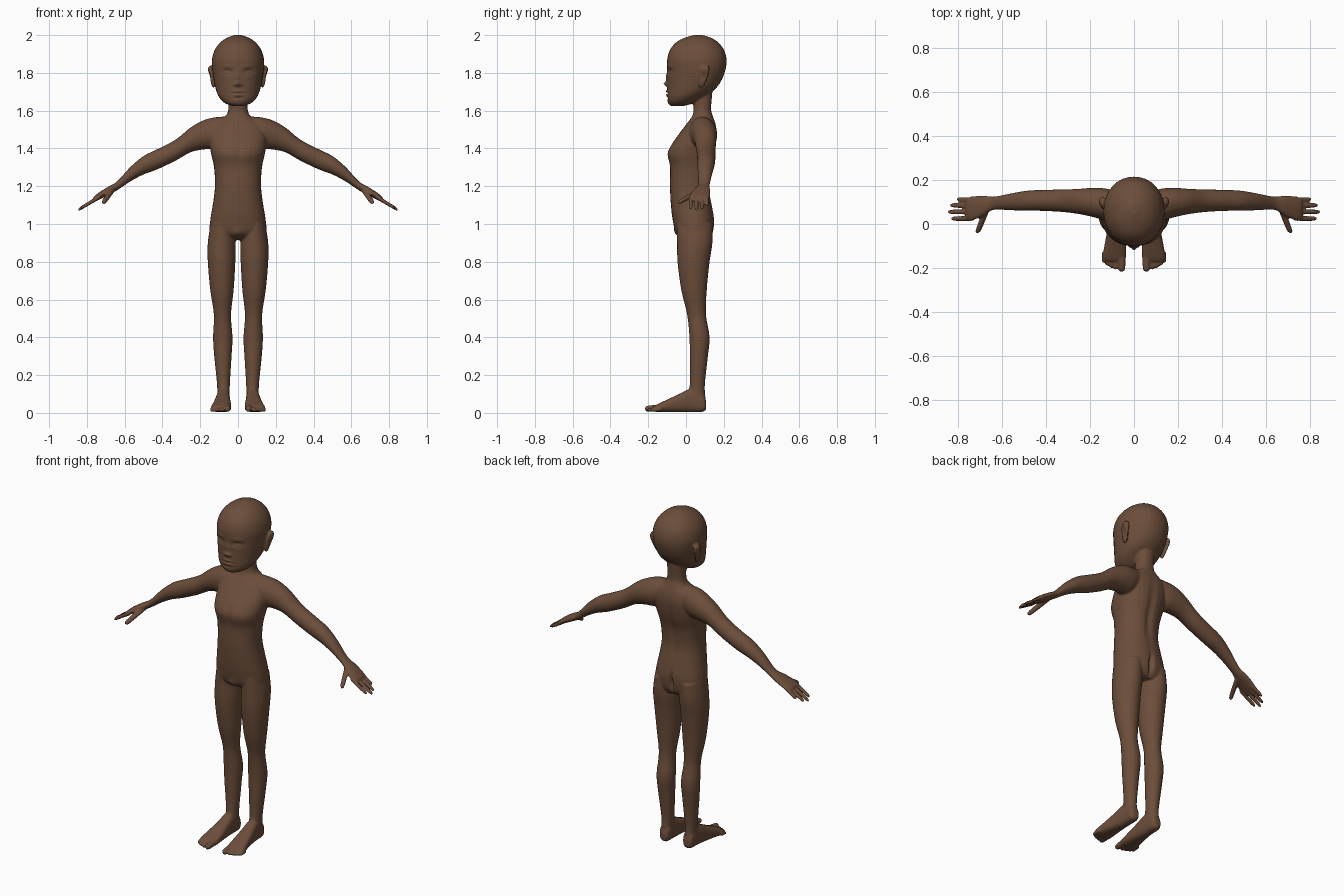
import bpy, bmesh, math
from mathutils import Vector

skin = bpy.data.materials.new("brown skin")
skin.diffuse_color = (0.15, 0.076, 0.043, 1)
bm = bmesh.new()


def spline(a, b, c, d, t):
    """Catmull-Rom blend between rows b and c."""
    return [0.5 * (2 * q + (r - p) * t + (2 * p - 5 * q + 4 * r - s) * t * t
                   + (3 * q - p - 3 * r + s) * t ** 3) for p, q, r, s in zip(a, b, c, d)]


def loft(axis, rows, mirror=False, power=2.0, sides=32, sub=4):
    """Rows are (position, low u, high u, low v, high v) along an axis; u, v are the other two axes in order."""
    u, v = [i for i in range(3) if i != axis]
    fine = []
    for i in range(len(rows) - 1):
        quad = [rows[max(i - 1, 0)], rows[i], rows[i + 1], rows[min(i + 2, len(rows) - 1)]]
        fine += [spline(*quad, k / sub) for k in range(sub)]
    fine.append(rows[-1])
    for sign in ((1, -1) if mirror else (1,)):
        rings = []
        for t, u0, u1, v0, v1 in fine:
            ring = []
            for k in range(sides):
                a = 2 * math.pi * k / sides
                c, s = math.cos(a), math.sin(a)
                p = [0, 0, 0]
                p[axis] = t
                p[u] = (u0 + u1) / 2 + (u1 - u0) / 2 * math.copysign(abs(c) ** (2 / power), c)
                p[v] = (v0 + v1) / 2 + (v1 - v0) / 2 * math.copysign(abs(s) ** (2 / power), s)
                p[0] *= sign
                ring.append(bm.verts.new(p))
            rings.append(ring)
        for r, q in zip(rings, rings[1:]):
            for k in range(sides):
                n = (k + 1) % sides
                bm.faces.new((r[k], r[n], q[n], q[k]))
        bm.faces.new(rings[0])
        bm.faces.new(rings[-1])


def digit(axis, a, b, r):
    """Finger or toe: a tapering round-ended tube from a to b, on both sides."""
    a, b = Vector(a), Vector(b)
    u, v = [i for i in range(3) if i != axis]
    rows = []
    for t, k in ((0, 1.1), (0.5, 1.05), (0.85, 0.95), (0.95, 0.75), (1, 0.35)):
        p = a.lerp(b, t)
        rows.append((p[axis], p[u] - r * k, p[u] + r * k, p[v] - r * k, p[v] + r * k))
    loft(axis, rows, True, sides=12, sub=2)


def centred(rows):
    return [(z, -w, w, f, b) for z, w, f, b in rows]


# torso and neck
loft(2, centred([(0.915, 0.12, 0.0, 0.12), (0.95, 0.15, -0.05, 0.142), (1.02, 0.147, -0.07, 0.15),
                 (1.1, 0.134, -0.08, 0.138), (1.2, 0.122, -0.085, 0.122), (1.3, 0.127, -0.085, 0.13),
                 (1.37, 0.142, -0.1, 0.15), (1.42, 0.15, -0.078, 0.16), (1.48, 0.15, -0.035, 0.165),
                 (1.53, 0.125, 0.003, 0.157), (1.57, 0.068, 0.032, 0.143), (1.61, 0.051, 0.04, 0.133),
                 (1.7, 0.052, 0.03, 0.14)]), power=2.25)

# head
loft(2, centred([(1.625, 0.03, -0.08, -0.01), (1.64, 0.07, -0.095, 0.04), (1.67, 0.1, -0.1, 0.09),
                 (1.71, 0.117, -0.1, 0.15), (1.76, 0.128, -0.1, 0.188), (1.82, 0.137, -0.1, 0.21),
                 (1.87, 0.138, -0.1, 0.215), (1.92, 0.124, -0.086, 0.202), (1.96, 0.095, -0.055, 0.172),
                 (1.985, 0.06, -0.01, 0.135), (2.001, 0.015, 0.045, 0.085)]), power=2.1)

# ears
loft(2, [(1.72, 0.125, 0.132, 0.075, 0.09), (1.74, 0.125, 0.142, 0.066, 0.1),
         (1.79, 0.13, 0.155, 0.068, 0.12), (1.82, 0.13, 0.16, 0.075, 0.125),
         (1.838, 0.135, 0.152, 0.09, 0.118)], True)

# arms with palms
loft(0, [(0.05, 0.03, 0.14, 1.45, 1.57), (0.12, 0.015, 0.16, 1.40, 1.565), (0.18, 0.03, 0.165, 1.395, 1.55),
         (0.25, 0.045, 0.16, 1.38, 1.512), (0.33, 0.055, 0.157, 1.335, 1.447), (0.43, 0.06, 0.155, 1.288, 1.395),
         (0.5, 0.06, 0.15, 1.262, 1.36), (0.57, 0.063, 0.137, 1.225, 1.302), (0.64, 0.064, 0.125, 1.178, 1.226),
         (0.69, 0.035, 0.13, 1.152, 1.196), (0.74, 0.015, 0.125, 1.126, 1.164),
         (0.765, 0.02, 0.12, 1.116, 1.144)], True)

# fingers and thumbs
for y0, y1, tip in ((0.026, 0.024, 0.832), (0.055, 0.055, 0.848), (0.083, 0.085, 0.838), (0.108, 0.112, 0.806)):
    digit(0, (0.73, y0, 1.145), (tip, y1, 1.145 - (tip - 0.73) * 0.6), 0.0112)
digit(1, (0.668, 0.075, 1.178), (0.713, -0.042, 1.112), 0.0145)

# legs
loft(2, [(1.0, 0.02, 0.145, -0.05, 0.14), (0.9, 0.012, 0.16, -0.047, 0.14), (0.8, 0.014, 0.16, -0.045, 0.125),
         (0.65, 0.023, 0.147, -0.025, 0.11), (0.52, 0.037, 0.128, 0.006, 0.106), (0.4, 0.029, 0.132, 0.018, 0.125),
         (0.3, 0.034, 0.126, 0.02, 0.116), (0.15, 0.043, 0.111, 0.02, 0.1), (0.08, 0.045, 0.11, 0.005, 0.103),
         (0.03, 0.05, 0.106, 0.01, 0.1)], True)

# feet
loft(1, [(0.107, 0.06, 0.095, 0.02, 0.06), (0.09, 0.046, 0.108, 0.006, 0.1), (0.03, 0.043, 0.113, 0.004, 0.128),
         (-0.03, 0.04, 0.122, 0.004, 0.103), (-0.1, 0.036, 0.135, 0.004, 0.07),
         (-0.15, 0.036, 0.143, 0.004, 0.047), (-0.17, 0.045, 0.135, 0.008, 0.035)], True, power=2.6)

# toes
for x, tip, r in ((0.056, -0.217, 0.017), (0.083, -0.208, 0.0115), (0.103, -0.2, 0.011),
                  (0.121, -0.19, 0.0105), (0.137, -0.177, 0.01)):
    digit(1, (x, -0.13, r * 1.05 + 0.01), (x, tip, r + 0.004), r)

bmesh.ops.recalc_face_normals(bm, faces=bm.faces)
mesh = bpy.data.meshes.new("body")
bm.to_mesh(mesh)
bm.free()
body = bpy.data.objects.new("body", mesh)
bpy.context.collection.objects.link(body)

# fuse the parts into one skin and soften the joins
remesh = body.modifiers.new("fuse", 'REMESH')
remesh.mode = 'VOXEL'
remesh.voxel_size = 0.005
soften = body.modifiers.new("soften", 'SMOOTH')
soften.factor = 0.5
soften.iterations = 6
fused = bpy.data.meshes.new_from_object(body.evaluated_get(bpy.context.evaluated_depsgraph_get()))
body.modifiers.clear()
body.data = fused

# sculpted dabs: (x, y, z, x radius, z radius, push along y)
dabs = [
    (0.055, -0.085, 1.806, 0.026, 0.013, 0.012),    # eye sockets
    (0.058, -0.08, 1.803, 0.015, 0.007, -0.007),    # eyeballs
    (0.055, -0.085, 1.835, 0.03, 0.009, -0.003),    # brows
    (0.0, -0.1, 1.775, 0.011, 0.022, -0.007),       # nose bridge
    (0.0, -0.1, 1.742, 0.014, 0.011, -0.018),       # nose tip
    (0.019, -0.1, 1.738, 0.008, 0.007, -0.006),     # nostrils
    (0.0, -0.1, 1.702, 0.026, 0.006, -0.007),       # upper lip
    (0.0, -0.1, 1.682, 0.022, 0.006, -0.006),       # lower lip
    (0.0, -0.1, 1.692, 0.034, 0.003, 0.006),        # mouth line
    (0.0, -0.1, 1.667, 0.03, 0.006, 0.005),         # chin crease
    (0.0, 0.15, 0.99, 0.012, 0.05, -0.022),         # seat cleft
    (0.0, 0.14, 1.3, 0.022, 0.15, -0.01),           # spine
    (0.0, -0.09, 1.37, 0.02, 0.05, 0.006),          # breastbone
    (0.0, -0.05, 0.95, 0.025, 0.025, -0.008),       # groin
]
for v in fused.vertices:
    x, y, z = v.co
    for dx, dy, dz, rx, rz, push in dabs:
        if abs(z - dz) < 3 * rz and abs(y - dy) < 0.06:
            v.co.y += push * math.exp(-((abs(x) - dx) / rx) ** 2 - ((z - dz) / rz) ** 2)

# ear hollows
for v in fused.vertices:
    x, y, z = v.co
    if abs(x) > 0.138 and 1.72 < z < 1.85:
        v.co.x -= math.copysign(0.008, x) * math.exp(-((y - 0.09) / 0.014) ** 2 - ((z - 1.785) / 0.025) ** 2)

fused.materials.clear()
fused.materials.append(skin)
for p in fused.polygons:
    p.material_index = 0
    p.use_smooth = True
